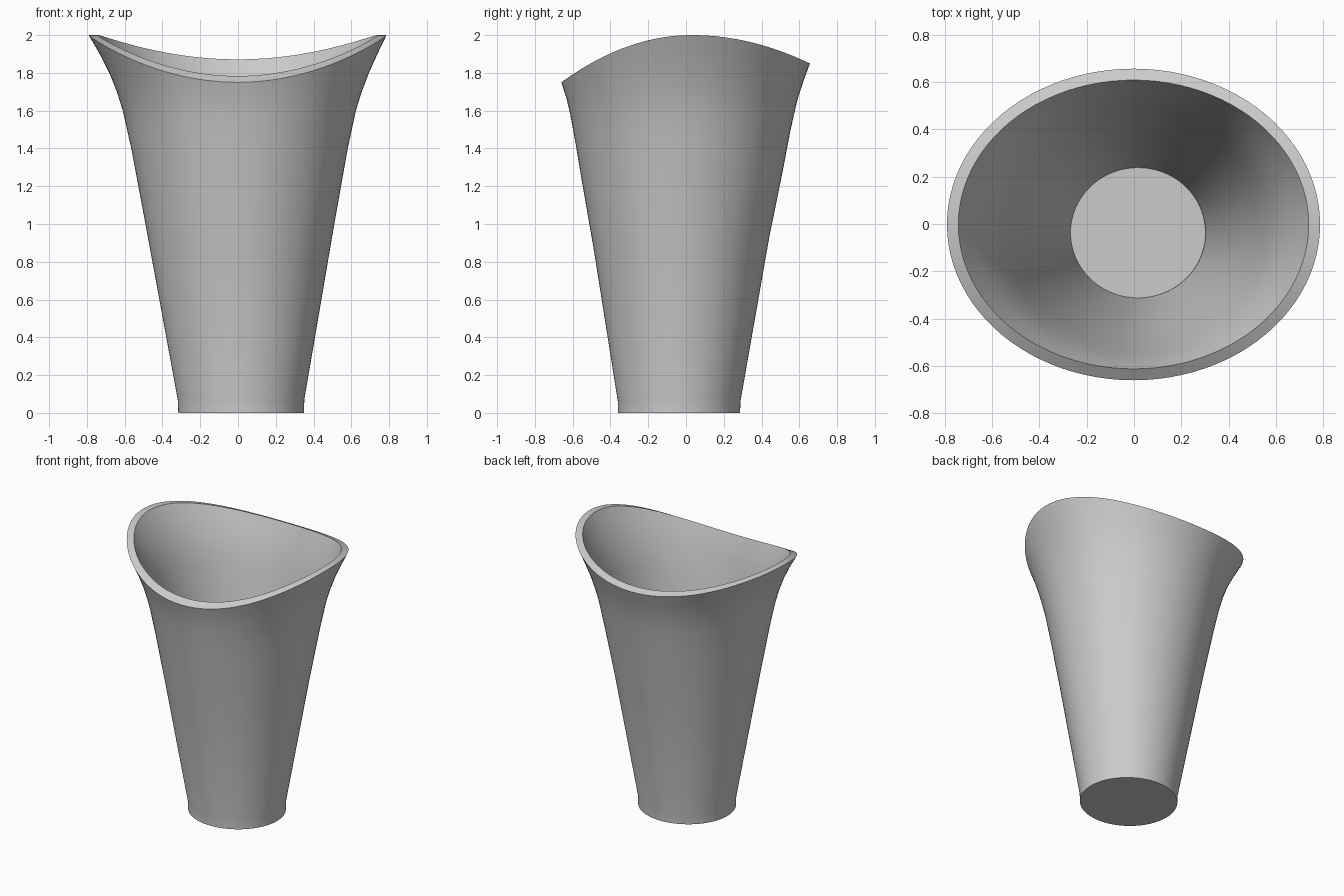
import bpy
import bmesh
from math import sin, cos, tau, radians

cube = bpy.data.objects.get("Cube")
if cube:
    bpy.data.objects.remove(cube, do_unlink=True)

SEGMENTS = 96
WALL = 0.048
FLOOR = 0.05

# Wall profile: height fraction, centre x, radius x, centre y, radius y
PROFILE = [
    (0.00, 0.017, 0.333, -0.037, 0.323),
    (0.035, 0.016, 0.335, -0.036, 0.325),
    (0.50, 0.010, 0.500, -0.025, 0.465),
    (0.70, 0.008, 0.573, -0.018, 0.533),
    (0.80, 0.007, 0.617, -0.015, 0.565),
    (0.85, 0.007, 0.648, -0.013, 0.583),
    (0.90, 0.006, 0.687, -0.010, 0.602),
    (0.95, 0.003, 0.735, -0.005, 0.627),
    (1.00, -0.002, 0.788, -0.002, 0.658),
]


def rim_height(y):
    """Saddle-shaped cut: arched front to back, lower at the front."""
    d = y - 0.03
    return 2 - (0.525 if d < 0 else 0.384) * d * d


def make_ring(bm, row, inset, floor=None):
    t, cx, rx, cy, ry = row
    rim_cy, rim_ry = PROFILE[-1][3:]
    verts = []
    for i in range(SEGMENTS):
        a = tau * i / SEGMENTS
        rim_y = rim_cy + (rim_ry - inset) * sin(a)
        z = t * rim_height(rim_y) if floor is None else floor
        verts.append(bm.verts.new((cx + (rx - inset) * cos(a),
                                   cy + (ry - inset) * sin(a), z)))
    return verts


# Outer wall going up, over the rim, then inner wall going down to the floor
bm = bmesh.new()
rings = [make_ring(bm, row, 0) for row in PROFILE]
rings += [make_ring(bm, row, WALL) for row in reversed(PROFILE[1:])]
rings.append(make_ring(bm, PROFILE[0], WALL, FLOOR))
for low, high in zip(rings, rings[1:]):
    for i in range(SEGMENTS):
        j = (i + 1) % SEGMENTS
        bm.faces.new((low[i], low[j], high[j], high[i]))

# Underside and inner floor
bm.faces.new(reversed(rings[0]))
bm.faces.new(rings[-1])
bmesh.ops.recalc_face_normals(bm, faces=bm.faces)

mesh = bpy.data.meshes.new("flared_cup")
bm.to_mesh(mesh)
bm.free()
cup = bpy.data.objects.new("flared_cup", mesh)
bpy.context.collection.objects.link(cup)

# Plain grey finish
grey = bpy.data.materials.new("light grey")
grey.use_nodes = True
colour = (0.6, 0.6, 0.6, 1)
grey.diffuse_color = colour
grey.node_tree.nodes["Principled BSDF"].inputs["Base Color"].default_value = colour
mesh.materials.append(grey)

bpy.ops.object.select_all(action="DESELECT")
cup.select_set(True)
bpy.context.view_layer.objects.active = cup
bpy.ops.object.shade_smooth_by_angle(angle=radians(35))
